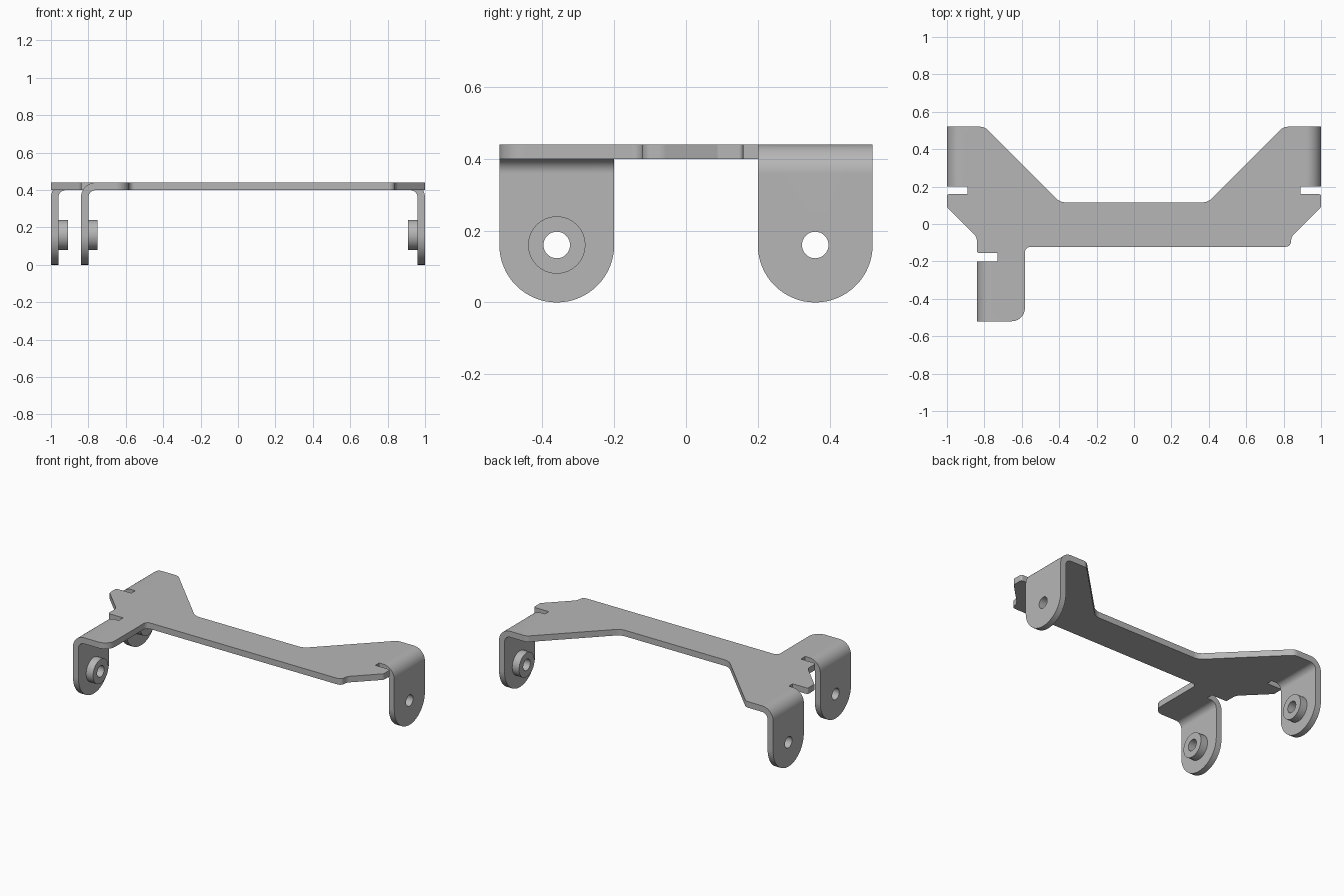
import bpy
import bmesh
import math
from mathutils import Vector

if "Cube" in bpy.data.objects:
    bpy.data.objects.remove(bpy.data.objects["Cube"], do_unlink=True)

THICK = 0.04           # sheet thickness
TOP = 0.44             # height of the upper face
BEND = 0.08            # outer bend radius
ARC = BEND * math.pi / 2
DROP = TOP - BEND      # straight length of a tab below its bend
PIVOT = 0.16           # height of the pivot holes
HOLE = 0.037
BENDS = [(0.92, 1, 0.36), (-0.92, -1, 0.36), (-0.76, -1, -0.36)]  # line x, side, centre y

steel = bpy.data.materials.new("grey steel")
steel.use_nodes = True
steel.diffuse_color = (0.47, 0.47, 0.47, 1)
steel.node_tree.nodes["Principled BSDF"].inputs["Base Color"].default_value = steel.diffuse_color


def rounded(corners):
    """Outline points of a polygon given as (x, y, corner radius)."""
    out = []
    for i, (x, y, r) in enumerate(corners):
        p = Vector((x, y))
        if r == 0:
            out.append(p)
            continue
        a = (Vector(corners[i - 1][:2]) - p).normalized()
        b = (Vector(corners[(i + 1) % len(corners)][:2]) - p).normalized()
        half = a.angle(b) / 2
        centre = p + (a + b).normalized() * r / math.sin(half)
        start = p + a * r / math.tan(half) - centre
        end = p + b * r / math.tan(half) - centre
        steps = 16 if r > 0.1 else 7
        sweep = start.angle(end)
        for k in range(steps + 1):
            t = k / steps
            out.append(centre + (start * math.sin((1 - t) * sweep)
                                 + end * math.sin(t * sweep)) / math.sin(sweep))
    return out


def circle(x, y, r, n=32):
    return [Vector((x + r * math.cos(math.tau * i / n),
                    y + r * math.sin(math.tau * i / n))) for i in range(n)]


def add_loop(bm, points):
    verts = [bm.verts.new((p.x, p.y, TOP)) for p in points]
    for i, v in enumerate(verts):
        bm.edges.new((verts[i - 1], v))


def finish(name, bm):
    mesh = bpy.data.meshes.new(name)
    bm.to_mesh(mesh)
    bm.free()
    mesh.materials.append(steel)
    obj = bpy.data.objects.new(name, mesh)
    bpy.context.collection.objects.link(obj)
    bpy.ops.object.select_all(action='DESELECT')
    obj.select_set(True)
    bpy.context.view_layer.objects.active = obj
    return obj


# Flat pattern of the sheet, with the tabs unfolded
back_end = 0.92 + ARC + DROP
front_end = -0.76 - ARC - DROP
wing = [(0.395, 0.115, 0.08), (0.80, 0.52, 0.05),
        (back_end, 0.52, 0.16), (back_end, 0.20, 0.16),
        (0.89, 0.20, 0), (0.89, 0.16, 0),
        (1.0, 0.16, 0.012), (1.0, 0.09, 0.015), (0.84, -0.07, 0.05)]
front_arm = [(0.84, -0.122, 0.03), (-0.583, -0.122, 0.03), (-0.583, -0.52, 0.07),
             (front_end, -0.52, 0.16), (front_end, -0.20, 0.16),
             (-0.73, -0.20, 0), (-0.73, -0.155, 0), (-0.84, -0.155, 0.012)]
mirrored = [(-x, y, r) for x, y, r in reversed(wing)]

bm = bmesh.new()
add_loop(bm, rounded(wing + front_arm + mirrored))
for line, side, cy in BENDS:
    add_loop(bm, circle(line + side * (ARC + DROP - PIVOT), cy, HOLE))
bmesh.ops.remove_doubles(bm, verts=bm.verts[:], dist=0.0005)
bmesh.ops.triangle_fill(bm, edges=bm.edges[:], use_beauty=True, normal=(0, 0, 1))
for f in bm.faces:
    f.normal_update()
    if f.normal.z < 0:
        f.normal_flip()

# Crease the sheet along each bend and fold the tab down
SEGMENTS = 10
for line, side, cy in BENDS:
    for k in range(SEGMENTS + 1):
        x = line + side * ARC * k / SEGMENTS
        tab = [f for f in bm.faces if any(abs(v.co.y - cy) < 0.17 for v in f.verts)]
        geom = set(tab)
        for f in tab:
            geom.update(f.edges)
            geom.update(f.verts)
        bmesh.ops.bisect_plane(bm, geom=list(geom), dist=1e-5,
                               plane_co=(x, 0, 0), plane_no=(1, 0, 0))
    for v in bm.verts:
        d = (v.co.x - line) * side
        if d <= 0 or abs(v.co.y - cy) > 0.17:
            continue
        angle = min(d, ARC) / BEND
        v.co.x = line + side * BEND * math.sin(angle)
        v.co.z = DROP + BEND * math.cos(angle) - max(0, d - ARC)

bracket = finish("bracket_sheet", bm)
solid = bracket.modifiers.new("Thickness", 'SOLIDIFY')
solid.thickness = THICK
solid.offset = -1
solid.use_even_offset = True
bpy.ops.object.modifier_apply(modifier="Thickness")
bpy.ops.object.shade_smooth_by_angle(angle=math.radians(30))
bracket.modifiers.new("Clean shading", 'WEIGHTED_NORMAL').keep_sharp = True

# Raised ring around each pivot hole, on the inner face of the tab
for name, (line, side, cy) in zip(("left_boss", "right_boss", "front_boss"), BENDS):
    inner = line + side * (BEND - THICK)
    tip = inner - side * 0.05
    bm = bmesh.new()
    rings = []
    for x, r in ((inner, HOLE), (tip, HOLE), (tip, 0.08), (inner, 0.08)):
        rings.append([bm.verts.new((x, p.x, p.y)) for p in circle(cy, PIVOT, r)])
    for a, b in zip(rings, rings[1:]):
        for i in range(len(a)):
            bm.faces.new((a[i - 1], a[i], b[i], b[i - 1]))
    # Normals face away from the tab
    bm.normal_update()
    cap = max(bm.faces, key=lambda f: abs(f.normal.x))
    if cap.normal.x * side > 0:
        bmesh.ops.reverse_faces(bm, faces=bm.faces[:])
    finish(name, bm)
    bpy.ops.object.shade_smooth_by_angle(angle=math.radians(30))
